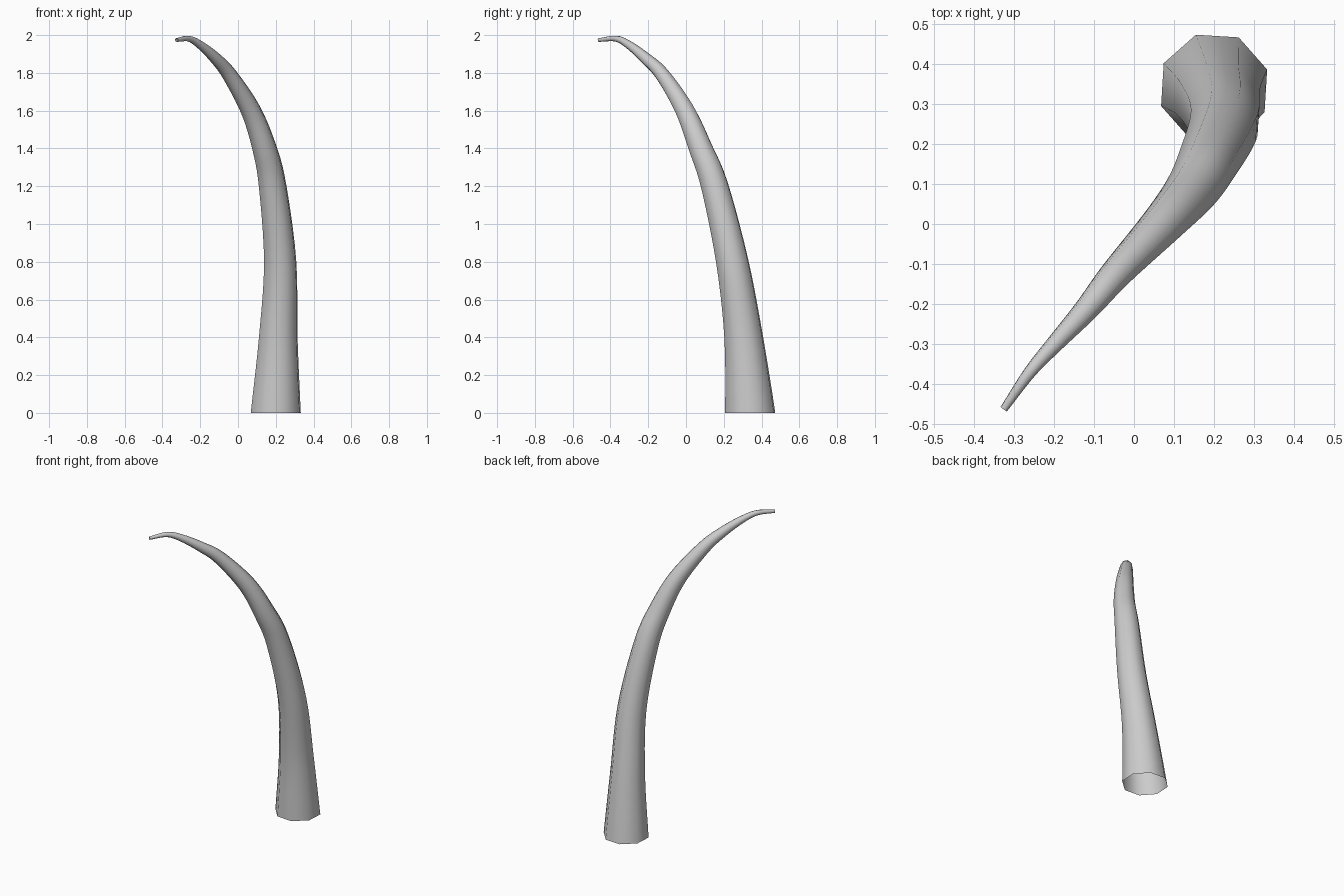
import bpy, bmesh, math
from mathutils import Vector

SIDES = 8
STEPS = 5      # rings between neighbouring path points

cube = bpy.data.objects.get("Cube")
if cube:
    bpy.data.objects.remove(cube)

# Centre line of the horn: x, y, z, radius
path = [
    (0.20, 0.34, 0.00, 0.140),
    (0.213, 0.305, 0.40, 0.108),
    (0.223, 0.245, 0.80, 0.090),
    (0.183, 0.152, 1.20, 0.076),
    (0.14, 0.078, 1.40, 0.066),
    (0.068, -0.005, 1.60, 0.054),
    (-0.045, -0.125, 1.79, 0.040),
    (-0.12, -0.215, 1.878, 0.031),
    (-0.20, -0.302, 1.948, 0.022),
    (-0.26, -0.37, 1.981, 0.016),
    (-0.325, -0.462, 1.974, 0.010),
]
points = [Vector(p) for p in path]


def spline(i, t):
    """Smooth position and radius between points i and i + 1."""
    b, c = points[i], points[i + 1]
    a = points[i - 1] if i else 2 * b - c
    d = points[i + 2] if i + 2 < len(points) else 2 * c - b
    return 0.5 * (2 * b + (c - a) * t + (2 * a - 5 * b + 4 * c - d) * t ** 2
                  + (3 * b - a - 3 * c + d) * t ** 3)


samples = [spline(i, s / STEPS) for i in range(len(points) - 1) for s in range(STEPS)]
samples.append(points[-1])
centres = [s.to_3d() for s in samples]

# Sweep an octagon along the path, carrying its orientation without twist
bm = bmesh.new()
rings = []
start = math.radians(19)
side = Vector((math.cos(start), math.sin(start), 0))
old = Vector((0, 0, 1))
for i, centre in enumerate(centres):
    if i:
        ahead = centres[min(i + 1, len(centres) - 1)]
        tangent = (ahead - centres[i - 1]).normalized()
    else:
        tangent = old
    side.rotate(old.rotation_difference(tangent))
    other = tangent.cross(side)
    old = tangent
    ring = []
    for k in range(SIDES):
        a = math.tau * k / SIDES
        ring.append(bm.verts.new(centre + samples[i].w * (side * math.cos(a) + other * math.sin(a))))
    rings.append(ring)

# Skin the rings; both ends stay open
for low, high in zip(rings, rings[1:]):
    for k in range(SIDES):
        n = (k + 1) % SIDES
        bm.faces.new((low[k], low[n], high[n], high[k])).smooth = True

mesh = bpy.data.meshes.new("horn")
bm.to_mesh(mesh)
bm.free()
horn = bpy.data.objects.new("horn", mesh)
bpy.context.collection.objects.link(horn)

# Plain grey
grey = bpy.data.materials.new("light grey")
grey.use_nodes = True
colour = (0.6, 0.6, 0.6, 1)
grey.diffuse_color = colour
grey.node_tree.nodes["Principled BSDF"].inputs["Base Color"].default_value = colour
mesh.materials.append(grey)
